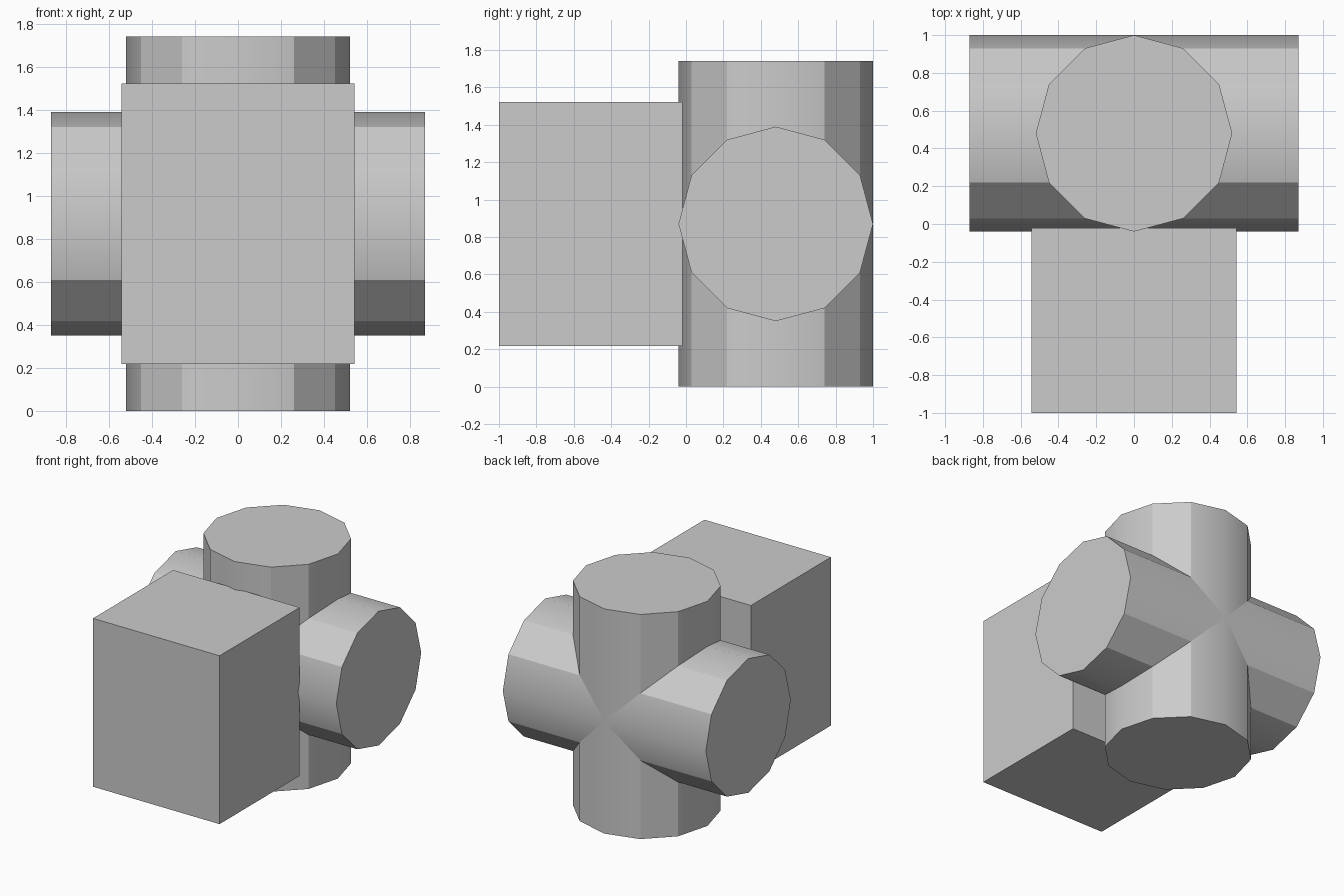
import bpy
import math
from mathutils import Matrix, Vector

default_cube = bpy.data.objects.get("Cube")
if default_cube:
    bpy.data.objects.remove(default_cube)

RADIUS, HALF_LENGTH = 0.52, 0.87
CENTRE = Vector((0, 0.48, HALF_LENGTH))

grey = bpy.data.materials.new("light grey")
grey.use_nodes = True
colour = (0.6, 0.6, 0.6, 1)
grey.diffuse_color = colour
grey.node_tree.nodes["Principled BSDF"].inputs["Base Color"].default_value = colour


def cylinder(name, turn):
    """Twelve-sided drum, smoothed only across its four outermost edges."""
    bpy.ops.mesh.primitive_cylinder_add(vertices=12, radius=RADIUS, depth=2 * HALF_LENGTH)
    ob = bpy.context.object
    ob.name = name
    mesh = ob.data
    mesh.materials.append(grey)
    for face in mesh.polygons:
        face.use_smooth = True
    for edge in mesh.edges:
        a, b = (mesh.vertices[i].co for i in edge.vertices)
        upright = abs(a.z - b.z) > HALF_LENGTH
        on_axis = min(abs(a.x), abs(a.y)) < 0.01
        edge.use_edge_sharp = not (upright and on_axis)
    mesh.transform(Matrix.Rotation(turn, 4, "Y"))
    ob.location = CENTRE


# Two crossing drums
cylinder("upright_cylinder", 0)
cylinder("cross_cylinder", math.pi / 2)

# Front block, touching the drums
bpy.ops.mesh.primitive_cube_add(size=1, location=(0, -0.51, HALF_LENGTH))
block = bpy.context.object
block.name = "front_block"
block.data.transform(Matrix.Diagonal((1.084, 0.98, 1.304, 1)))
block.data.materials.append(grey)
